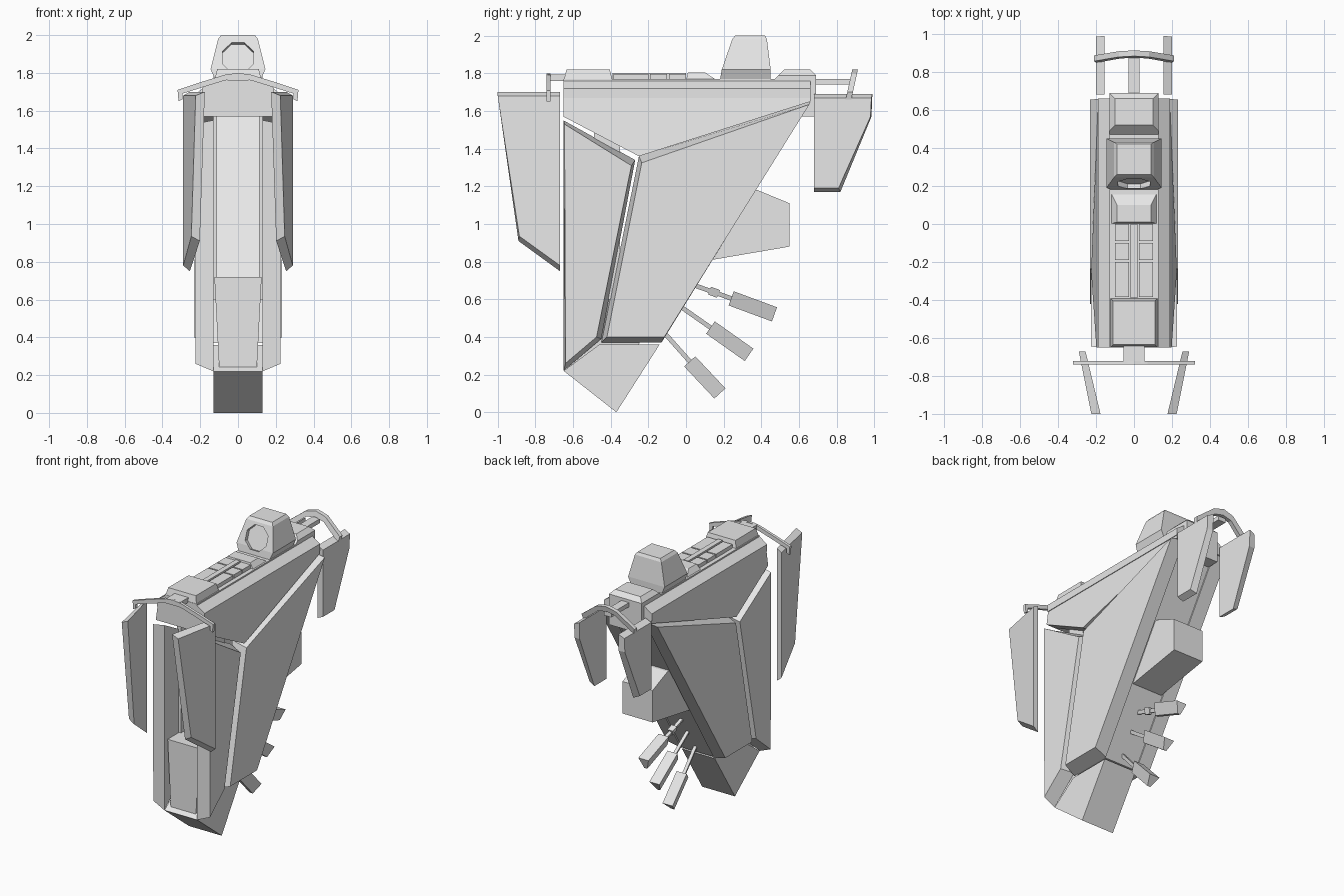
import bpy, bmesh
from math import radians, atan2, pi
from mathutils import Vector, Matrix

cube = bpy.data.objects.get("Cube")
if cube:
    bpy.data.objects.remove(cube, do_unlink=True)

grey = bpy.data.materials.new("hull_grey")
grey.use_nodes = True
grey.diffuse_color = (0.8, 0.8, 0.8, 1)
grey.node_tree.nodes["Principled BSDF"].inputs["Base Color"].default_value = (0.8, 0.8, 0.8, 1)


def loft(name, *rings, mirror=False):
    """Closed solid through matching rings of points, optionally mirrored in x."""
    bm = bmesh.new()
    loops = [[bm.verts.new(p) for p in ring] for ring in rings]
    n = len(loops[0])
    bm.faces.new(loops[0])
    bm.faces.new(loops[-1])
    for a, b in zip(loops, loops[1:]):
        for i in range(n):
            j = (i + 1) % n
            bm.faces.new((a[i], a[j], b[j], b[i]))
    bmesh.ops.recalc_face_normals(bm, faces=bm.faces)
    mesh = bpy.data.meshes.new(name)
    bm.to_mesh(mesh)
    bm.free()
    mesh.materials.append(grey)
    obj = bpy.data.objects.new(name, mesh)
    bpy.context.collection.objects.link(obj)
    if mirror:
        obj.modifiers.new("mirror", 'MIRROR').use_mirror_merge = False
    return obj


def side(x, pts):
    """Side profile (y, z) placed at x, which may be a function of y and z."""
    return [(x(y, z) if callable(x) else x, y, z) for y, z in pts]


def rect(z, hx, y0, y1):
    return [(-hx, y0, z), (hx, y0, z), (hx, y1, z), (-hx, y1, z)]


def slab(name, hx, y0, y1, z0, z1, taper=0.0):
    return loft(name, rect(z0, hx, y0, y1),
                rect(z1, hx - taper, y0 + taper, y1 - taper))


def box(name, x0, x1, y0, y1, z0, z1, mirror=True):
    pts = [(y0, z0), (y1, z0), (y1, z1), (y0, z1)]
    return loft(name, side(x0, pts), side(x1, pts), mirror=mirror)


# Core: top beam, sloping rear hull, front panel and pointed foot
slab("top_beam", 0.13, -0.65, 0.69, 1.57, 1.77)
rear = [(0.42, 1.57), (0.60, 1.57), (-0.14, 0.37), (-0.42, 0.37), (-0.10, 0.72)]
loft("rear_hull", side(-0.13, rear), side(0.13, rear))
loft("front_panel", rect(0.24, 0.10, -0.62, -0.30), rect(0.72, 0.125, -0.62, -0.10))
foot = [(-0.65, 0.22), (-0.46, 0.36), (-0.14, 0.36), (-0.37, 0.0)]
loft("foot", side(-0.13, foot), side(0.13, foot))
box("inner_strut", 0.11, 0.14, -0.49, -0.35, 0.6, 1.6)

# Armour plates on both flanks
loft("front_plate",
     side(0.13, [(-0.65, 1.55), (-0.27, 1.34), (-0.45, 0.39), (-0.65, 0.22)]),
     side(0.225, [(-0.645, 1.53), (-0.29, 1.31), (-0.475, 0.40), (-0.64, 0.26)]),
     mirror=True)
loft("main_plate",
     side(0.13, [(-0.25, 1.36), (0.66, 1.65), (-0.13, 0.37), (-0.45, 0.37)]),
     side(0.232, [(-0.235, 1.325), (0.655, 1.635), (-0.115, 0.40), (-0.42, 0.40)]),
     mirror=True)
upper = [(-0.65, 1.67), (0.66, 1.67), (0.66, 1.65), (-0.25, 1.36), (-0.65, 1.57)]
loft("upper_plate", side(0.13, upper),
     side(lambda y, z: 0.185 + (1.67 - z) * 0.13, upper), mirror=True)
ledge = [(0.13, 1.76), (0.19, 1.72), (0.19, 1.67), (0.13, 1.67)]
loft("side_ledge", [(x, -0.65, z) for x, z in ledge],
     [(x, 0.66, z) for x, z in ledge], mirror=True)

# Hanging fins, front pair toed inward
fin = [(-1.0, 1.70), (-0.67, 1.70), (-0.67, 0.75), (-0.89, 0.91)]
fin_outer = [(-1.0, 1.68), (-0.67, 1.68), (-0.67, 0.78), (-0.885, 0.935)]
loft("front_fin",
     side(lambda y, z: 0.255 + (y + 0.67) * 0.24, fin),
     side(lambda y, z: 0.29 + (y + 0.67) * 0.2, fin_outer), mirror=True)
loft("rear_fin",
     side(0.155, [(0.68, 1.69), (0.99, 1.69), (0.985, 1.57), (0.82, 1.17), (0.68, 1.17)]),
     side(0.20, [(0.68, 1.67), (0.985, 1.67), (0.98, 1.57), (0.81, 1.19), (0.68, 1.19)]),
     mirror=True)


# Arched carrier bars for the fins
def arch(name, half, y, lean, depth):
    low = half[-1][1]
    cut = len(half) // 2
    top, bottom = half[:cut], half[cut:]
    outline = ([(-x, z) for x, z in reversed(top)] + top[1:]
               + bottom + [(-x, z) for x, z in reversed(bottom[:-1])])
    loft(name, *[[(x, y + d + (z - 1.67) * lean, z) for x, z in outline]
                 for d in (0, depth)])


arch("front_bar", [(0, 1.80), (0.07, 1.79), (0.20, 1.75), (0.32, 1.71), (0.315, 1.65),
                   (0.295, 1.66), (0.295, 1.69), (0.20, 1.72), (0.07, 1.76), (0, 1.77)],
     -0.74, 0.0, 0.02)
arch("rear_bar", [(0, 1.82), (0.08, 1.80), (0.21, 1.70),
                  (0.20, 1.66), (0.07, 1.765), (0, 1.78)], 0.85, 0.22, 0.03)
slab("front_bar_mount", 0.055, -0.735, -0.44, 1.76, 1.795)
slab("rear_bar_mount", 0.03, 0.66, 0.89, 1.74, 1.77)

# Deck blocks, rail and tread segments
slab("front_block", 0.125, -0.65, -0.39, 1.76, 1.82, 0.015)
slab("deck_rail", 0.018, -0.39, 0.0, 1.76, 1.803)
for y0, y1 in ((-0.385, -0.20), (-0.19, -0.10), (-0.09, 0.0)):
    box("deck_segment", 0.025, 0.10, y0, y1, 1.76, 1.797)
loft("deck_wedge", rect(1.76, 0.125, 0.0, 0.17), rect(1.805, 0.09, 0.01, 0.10))
loft("rear_block", rect(1.76, 0.13, 0.46, 0.69), rect(1.79, 0.13, 0.49, 0.69),
     rect(1.82, 0.10, 0.52, 0.66))

# Turret with a recessed eight-sided lens
turret = loft("turret", rect(1.76, 0.12, 0.18, 0.45), rect(1.82, 0.145, 0.19, 0.45),
              rect(1.98, 0.105, 0.245, 0.43), rect(2.0, 0.09, 0.26, 0.42))
bpy.ops.mesh.primitive_cylinder_add(vertices=8, radius=0.09, depth=0.08,
                                    location=(0, 0.2, 1.885),
                                    rotation=(radians(90 - 19), 0, 0))
cutter = bpy.context.object
cutter.name = "lens_cutter"
cutter.data.transform(Matrix.Rotation(pi / 8, 4, 'Z'))
cutter.data.materials.append(grey)
cutter.hide_render = True
cutter.hide_set(True)
cut = turret.modifiers.new("lens", 'BOOLEAN')
cut.operation, cut.object = 'DIFFERENCE', cutter

# Rear box
pod = [(0.30, 1.18), (0.38, 1.18), (0.55, 1.11), (0.55, 0.88), (0.14, 0.81), (0.05, 0.81)]
loft("rear_box", side(-0.12, pod), side(0.12, pod))


# Three thrust rods with wedge paddles behind the foot
def section(center, up, h, w):
    return [center + up * h + Vector((w, 0, 0)), center + up * h - Vector((w, 0, 0)),
            center - up * h - Vector((w * 0.3, 0, 0)), center - up * h + Vector((w * 0.3, 0, 0))]


for start, mid, end in (((0.0, 0.69), (0.24, 0.605), (0.47, 0.52)),
                        ((-0.07, 0.59), (0.13, 0.45), (0.335, 0.305)),
                        ((-0.14, 0.45), (0.02, 0.27), (0.18, 0.10))):
    a, b, c = (Vector((0, *p)) for p in (start, mid, end))
    d = (c - a).normalized()
    up = Vector((0, -d.z, d.y))
    loft("thrust_rod", section(a, up, 0.012, 0.012), section(b, up, 0.012, 0.012))
    loft("thrust_paddle", section(b, up, 0.04, 0.04), section(c, up, 0.04, 0.04))
    if start[0] == 0.0:
        m = a.lerp(b, 0.62)
        loft("rod_collar", section(m - d * 0.025, up, 0.022, 0.022),
             section(m + d * 0.025, up, 0.022, 0.022))
